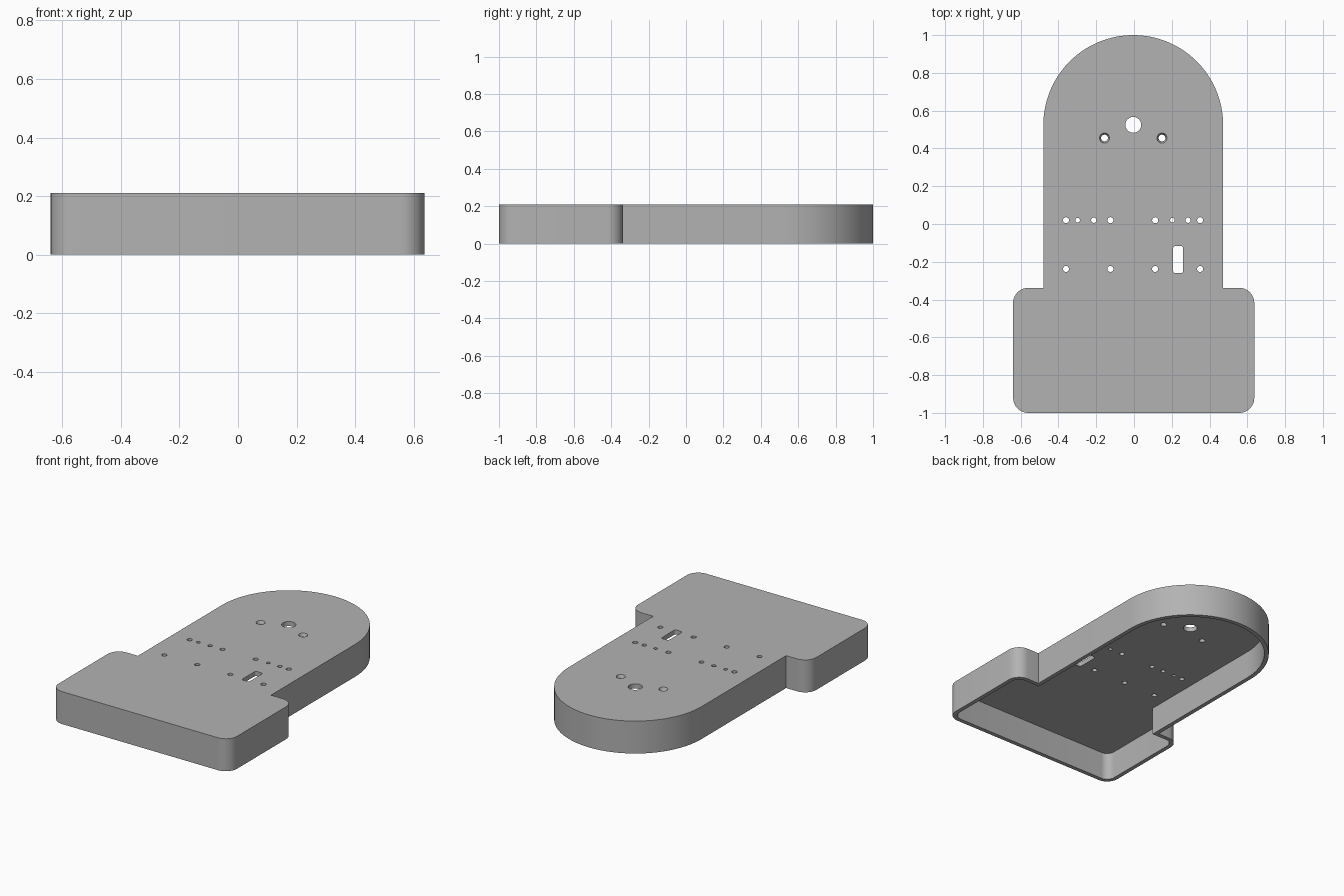
import bpy, bmesh, math

if "Cube" in bpy.data.objects:
    bpy.data.objects.remove(bpy.data.objects["Cube"])

HEIGHT, TOP, WALL = 0.21, 0.03, 0.027
CX = -0.004              # centre line of the neck and rounded end
BOX_L, BOX_R, BOX_F, BOX_B = -0.64, 0.637, -1.0, -0.338
NECK_HALF, ARC_Y, FILLET = 0.476, 0.524, 0.08

grey = bpy.data.materials.new("plain grey")
grey.diffuse_color = (0.45, 0.45, 0.45, 1)
grey.use_nodes = True
grey.node_tree.nodes["Principled BSDF"].inputs["Base Color"].default_value = grey.diffuse_color


def arc(cx, cy, r, a0, a1, n):
    """Points on an arc, angles in degrees."""
    return [(cx + r * math.cos(math.radians(a0 + (a1 - a0) * i / n)),
             cy + r * math.sin(math.radians(a0 + (a1 - a0) * i / n)))
            for i in range(n + 1)]


def outline(t):
    """Wide base with a round-ended neck, inset by t."""
    l, r, f, b = BOX_L + t, BOX_R - t, BOX_F + t, BOX_B - t
    c, h = FILLET - t, NECK_HALF - t
    pts = arc(l + c, f + c, c, 180, 270, 10)
    pts += arc(r - c, f + c, c, 270, 360, 10)
    pts += arc(r - c, b - c, c, 0, 90, 10)
    pts += [(CX + h, b)]
    pts += arc(CX, ARC_Y, h, 0, 180, 64)
    pts += [(CX - h, b)]
    pts += arc(l + c, b - c, c, 90, 180, 10)
    return pts


def add_prism(bm, pts, z0, z1, top_pts=None):
    low = [bm.verts.new((x, y, z0)) for x, y in pts]
    high = [bm.verts.new((x, y, z1)) for x, y in (top_pts or pts)]
    n = len(pts)
    bm.faces.new(low[::-1])
    bm.faces.new(high)
    for i in range(n):
        j = (i + 1) % n
        bm.faces.new((low[i], low[j], high[j], high[i]))


def circle(x, y, r, n=24):
    return arc(x, y, r, 0, 360, n)[:-1]


def make(name, bm):
    me = bpy.data.meshes.new(name)
    bm.to_mesh(me)
    bm.free()
    me.materials.append(grey)
    ob = bpy.data.objects.new(name, me)
    bpy.context.collection.objects.link(ob)
    return ob


# Outer body
bm = bmesh.new()
add_prism(bm, outline(0), 0, HEIGHT)
cover = make("cover", bm)

# Hollow underside
bm = bmesh.new()
add_prism(bm, outline(WALL), -0.1, HEIGHT - TOP)
cavity = make("cavity_cutter", bm)

# Through holes: (x, y, radius)
holes = [(CX, 0.525, 0.042)]
holes += [(x, 0.02, r) for x, r in
          ((-0.36, 0.016), (-0.298, 0.012), (-0.213, 0.014), (-0.125, 0.016),
           (0.112, 0.016), (0.203, 0.012), (0.286, 0.014), (0.35, 0.016))]
holes += [(x, -0.238, 0.016) for x in (-0.36, -0.125, 0.112, 0.35)]
z0, z1 = HEIGHT - TOP - 0.05, HEIGHT + 0.05
bm = bmesh.new()
for x, y, r in holes:
    add_prism(bm, circle(x, y, r), z0, z1)

# Rectangular slot with rounded corners
l, r, f, b, c = 0.207, 0.26, -0.26, -0.116, 0.012
slot = (arc(l + c, f + c, c, 180, 270, 4) + arc(r - c, f + c, c, 270, 360, 4)
        + arc(r - c, b - c, c, 0, 90, 4) + arc(l + c, b - c, c, 90, 180, 4))
add_prism(bm, slot, z0, z1)

# Screw holes
screws = [(CX + s * 0.152, 0.455) for s in (-1, 1)]
for x, y in screws:
    add_prism(bm, circle(x, y, 0.018), z0, z1)
hole_cutter = make("hole_cutter", bm)

# Countersinks
bm = bmesh.new()
for x, y in screws:
    add_prism(bm, circle(x, y, 0.0185), HEIGHT - 0.02, HEIGHT + 0.005,
              circle(x, y, 0.029))
sink_cutter = make("countersink_cutter", bm)

# Cut, bake and remove the cutters
for cutter in (cavity, hole_cutter, sink_cutter):
    mod = cover.modifiers.new(cutter.name, 'BOOLEAN')
    mod.operation, mod.solver, mod.object = 'DIFFERENCE', 'EXACT', cutter
    cutter.hide_render = True
bpy.context.view_layer.update()
baked = bpy.data.meshes.new_from_object(
    cover.evaluated_get(bpy.context.evaluated_depsgraph_get()))
cover.modifiers.clear()
cover.data = baked
for cutter in (cavity, hole_cutter, sink_cutter):
    bpy.data.objects.remove(cutter)

# Smooth the curved walls, keep edges sharp
bpy.ops.object.select_all(action='DESELECT')
bpy.context.view_layer.objects.active = cover
cover.select_set(True)
bpy.ops.object.shade_smooth_by_angle(angle=math.radians(30))
